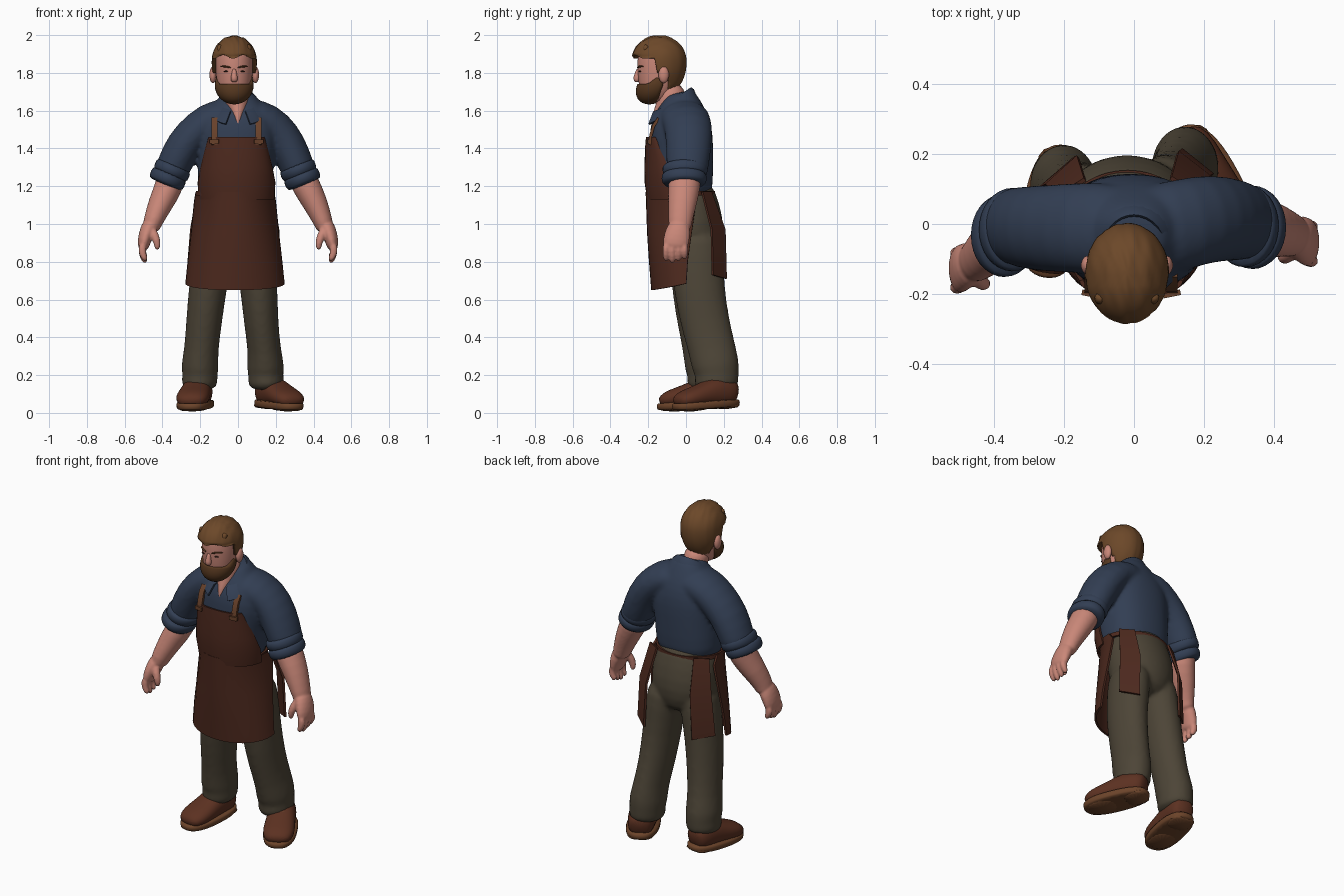
import bpy, bmesh, math
from mathutils import Vector, Matrix

cube = bpy.data.objects.get("Cube")
if cube:
    bpy.data.objects.remove(cube, do_unlink=True)

# Materials, one per flat colour
def material(name, code):
    srgb = [int(code[i:i + 2], 16) / 255 for i in (0, 2, 4)]
    m = bpy.data.materials.new(name)
    m.use_nodes = True
    m.diffuse_color = [((c + 0.055) / 1.055) ** 2.4 for c in srgb] + [1]
    m.node_tree.nodes["Principled BSDF"].inputs["Base Color"].default_value = m.diffuse_color
    return m

SKIN, HAIR = material("skin", "C98778"), material("hair brown", "6C4829")
BEARD, SHIRT = material("beard brown", "55371F"), material("shirt blue", "323E53")
APRON, TROUSERS = material("apron leather", "4D291E"), material("trouser olive", "4D4537")
BOOT, SOLE = material("boot leather", "5C3121"), material("sole brown", "6C442A")
STRAP, DARK = material("strap tan", "68412A"), material("eye dark", "3A241C")

def finish(name, bm, mat, matrix=Matrix()):
    bmesh.ops.recalc_face_normals(bm, faces=bm.faces)
    bm.transform(matrix)
    me = bpy.data.meshes.new(name)
    bm.to_mesh(me)
    bm.free()
    me.materials.append(mat)
    me.polygons.foreach_set("use_smooth", [True] * len(me.polygons))
    ob = bpy.data.objects.new(name, me)
    bpy.context.collection.objects.link(ob)
    return ob

# Closed tube through rows of (x, y, z, radius, depth radius)
def tube(name, mat, rows, ref=(0, 1, 0), sides=16, power=2.0, matrix=Matrix()):
    bm = bmesh.new()
    pts = [Vector(r[:3]) for r in rows]
    rings = []
    for i, r in enumerate(rows):
        t = (pts[min(i + 1, len(pts) - 1)] - pts[max(i - 1, 0)]).normalized()
        v = Vector(ref)
        v = (v - t * v.dot(t)).normalized()
        rings.append([])
        for k in range(sides):
            c, s = [math.copysign(abs(q) ** (2 / power), q)
                    for q in (math.cos(math.tau * k / sides), math.sin(math.tau * k / sides))]
            rings[-1].append(bm.verts.new(pts[i] + v.cross(t) * c * r[3] + v * s * r[4]))
    for a, b in zip(rings, rings[1:]):
        for k in range(sides):
            bm.faces.new((a[k - 1], a[k], b[k], b[k - 1]))
    bm.faces.new(rings[0])
    bm.faces.new(rings[-1])
    ob = finish(name, bm, mat, matrix)
    ob.modifiers.new("smooth", "SUBSURF").levels = 1
    return ob

# Fuse overlapping parts into one soft surface
def blend(name, mat, parts, voxel, soften=5):
    deps = bpy.context.evaluated_depsgraph_get()
    bm = bmesh.new()
    for p in parts:
        bm.from_mesh(p.evaluated_get(deps).to_mesh())
    for p in parts:
        bpy.data.objects.remove(p, do_unlink=True)
    ob = finish(name, bm, mat)
    mod = ob.modifiers.new("fuse", "REMESH")
    mod.mode, mod.voxel_size, mod.use_smooth_shade = "VOXEL", voxel, True
    ob.modifiers.new("soften", "SMOOTH").iterations = soften

# Thin sheet over a grid of points
def sheet(name, mat, grid, thick=0.012):
    bm = bmesh.new()
    g = [[bm.verts.new(p) for p in row] for row in grid]
    for a, b in zip(g, g[1:]):
        for k in range(1, len(a)):
            bm.faces.new((a[k - 1], a[k], b[k], b[k - 1]))
    ob = finish(name, bm, mat)
    sol = ob.modifiers.new("thickness", "SOLIDIFY")
    sol.thickness, sol.offset = thick, 0
    ob.modifiers.new("crisp", "EDGE_SPLIT").split_angle = math.radians(50)

# Ellipsoid whose vertices are reshaped by a rule
def ball(name, mat, centre, radii, rule=lambda co: None, seg=14):
    bm = bmesh.new()
    bmesh.ops.create_uvsphere(bm, u_segments=seg, v_segments=seg // 2, radius=1)
    for v in bm.verts:
        v.co = Vector(c + r * q for c, r, q in zip(centre, radii, v.co))
        rule(v.co)
    finish(name, bm, mat)

# Shirt: body and both sleeves fused
shirt = [tube("body", SHIRT, [
    (-.02, -.02, 1.13, .17, .14), (-.02, -.022, 1.175, .2, .167), (-.01, -.025, 1.35, .2, .17),
    (0, -.025, 1.46, .215, .17), (0, -.028, 1.55, .2, .158), (0, -.025, 1.62, .145, .122),
    (0, -.03, 1.67, .1, .09), (0, -.035, 1.7, .077, .075)], sides=24, power=2.3)]
for s, e, sy in ((1, .96, .015), (-1, 1.05, -.012)):
    shirt.append(tube("sleeve", SHIRT, [
        (0, -.02, 1.57, .085, .13), (s * .11, -.01, 1.572, .1, .135), (s * .2, sy, 1.512, .1, .13),
        (s * .275 * e, sy, 1.42, .1, .124), (s * .332 * e, sy * .5, 1.29, .093, .114),
        (s * .348 * e, 0, 1.25, .085, .1)]))
blend("shirt", SHIRT, shirt, .012)

# Trousers: seat and both legs fused
blend("trousers", TROUSERS, [
    tube("seat", TROUSERS, [
        (-.02, -.015, 1.2, .17, .14), (-.02, .01, 1.13, .19, .155), (-.02, .035, 1, .203, .168),
        (-.02, .045, .9, .19, .155), (-.02, .05, .8, .11, .11)], sides=24),
    tube("leg", TROUSERS, [
        (.075, .055, .98, .105, .14), (.09, .06, .82, .108, .142), (.112, .07, .65, .1, .138),
        (.122, .1, .48, .093, .132), (.14, .14, .33, .088, .128), (.147, .158, .24, .103, .13),
        (.146, .165, .2, .092, .115), (.15, .16, .16, .1, .122), (.15, .165, .12, .085, .105)]),
    tube("leg", TROUSERS, [
        (-.115, .04, .98, .105, .13), (-.135, .045, .82, .108, .132), (-.162, .05, .65, .102, .128),
        (-.18, .07, .48, .097, .118), (-.195, .095, .33, .091, .112), (-.203, .112, .24, .103, .122),
        (-.2, .118, .2, .093, .11), (-.205, .115, .16, .1, .115), (-.205, .12, .12, .083, .1)])], .013)

# Arms: rolled cuffs, then forearm and hand fused
for side, s, w, e in (("left", 1, -.032, .96), ("right", -1, -.108, 1.05)):
    for k, name in enumerate(("_upper_cuff", "_lower_cuff")):
        x, z, y = .32 + .022 * k, 1.315 - .045 * k, w * .15 * (k + 1)
        tube(side + name, SHIRT, [(s * (x + a) * e, y, z - a * 2.4, r, r + q) for a, r, q in (
            (0, .09, .02), (.005, .1, .024), (.021, .1, .022), (.027, .085, .015))])
    arm = [tube("forearm", SKIN, [
        (s * .335 * e, 0, 1.28, .075, .085), (s * .362, w * .3, 1.2, .077, .088),
        (s * .41, w * .6, 1.11, .068, .078), (s * .452, w, 1.01, .051, .063), (s * .467, w, .96, .046, .06)]),
        tube("palm", SKIN, [
            (s * .458, w, 1.01, .045, .055), (s * .48, w - .01, .96, .043, .068),
            (s * .498, w - .022, .91, .036, .072), (s * .503, w - .025, .86, .028, .066)]),
        tube("thumb", SKIN, [
            (s * .465, w - .03, .985, .027, .028), (s * .438, w - .06, .935, .025, .025),
            (s * .426, w - .065, .895, .021, .021), (s * .427, w - .06, .86, .013, .013)], sides=8)]
    for i in range(4):
        y, drop = w - .074 + i * .033, .01 * abs(i - 1)
        arm.append(tube("finger", SKIN, [
            (s * .503, y, .9, .023, .02), (s * .509, y, .855, .023, .02),
            (s * .5, y, .82 + drop, .02, .019), (s * .488, y, .792 + drop, .013, .013)], sides=8))
    blend(side + "_forearm_and_hand", SKIN, arm, .007, 3)

# Apron: curved rows of (height, front y, half width, depth, edge lift)
def drape(name, rows, cx):
    arc = [(k / 10 - 1) * math.pi / 2 for k in range(21)]
    sheet(name, APRON, [[(cx + hw * math.sin(t), yf + d * (1 - math.cos(t)), z + lift * t * t)
                         for t in arc] for z, yf, hw, d, lift in rows])

drape("apron_bib", [(1.46, -.206, .142, .045, 0), (1.4, -.211, .16, .078, 0), (1.3, -.214, .185, .12, 0),
                    (1.22, -.213, .2, .15, 0), (1.13, -.2, .195, .16, 0)], -.008)
drape("apron_skirt", [(1.17, -.208, .203, .22, 0), (1.12, -.206, .211, .26, 0), (.95, -.2, .228, .23, 0),
                      (.8, -.19, .244, .2, .004), (.65, -.178, .257, .18, .014)], -.016)
ring = [k * math.tau / 40 for k in range(41)]
sheet("apron_belt", APRON, [
    [(-.018 + .199 * math.cos(a), -.022 + .17 * math.sin(a), z) for a in ring] for z in (1.15, 1.175)])
sheet("left_apron_tie", APRON, [[(.105, .132, 1.17), (.18, .085, 1.17)],
      [(.125, .205, .97), (.215, .135, .97)], [(.135, .212, .71), (.225, .14, .73)]])
sheet("right_apron_tie", APRON, [[(-.14, .127, 1.17), (-.215, .08, 1.17)],
      [(-.16, .192, .97), (-.25, .11, .97)], [(-.17, .187, .7), (-.27, .1, .72)]])
for side, s in (("left", 1), ("right", -1)):
    x = -.008 + s * .117
    sheet(side + "_apron_strap", STRAP, [[(x + q, y, z) for q in (-.016, .016)]
          for y, z in ((-.193, 1.42), (-.186, 1.47), (-.172, 1.52), (-.145, 1.56))], .016)
    sheet(side + "_strap_tab", STRAP, [
        [(x + q, -.2 + s * q * .2, z) for q in (-.024, .024)] for z in (1.425, 1.447)], .016)

# Neck, open shirt front and collar
tube("neck", SKIN, [
    (0, -.095, 1.49, .008, .091), (0, -.095, 1.54, .03, .094), (0, -.08, 1.6, .058, .09),
    (-.01, -.075, 1.66, .072, .08), (-.02, -.1, 1.74, .07, .078)])
collar = [[], [], []]
for k in range(25):
    a = math.radians(24 + 13 * k)
    front = (1 + math.cos(a)) / 2
    sx, cy, z = math.sin(a), -math.cos(a), 1.72 - .125 * front
    collar[0].append((sx * .084, -.062 + cy * .086, z))
    collar[1].append((sx * .1, -.06 + cy * (.098 + .025 * front), z - .01))
    collar[2].append((sx * (.125 + .035 * front), -.054 + cy * (.112 + .045 * front), z - .06 - .015 * front ** 3))
sheet("shirt_collar", SHIRT, collar, .01)

# Head, hair cap with combed ridges, beard
tube("head", SKIN, [
    (-.02, -.18, 1.645, .045, .05), (-.02, -.167, 1.68, .078, .082), (-.02, -.147, 1.75, .094, .11),
    (-.02, -.14, 1.82, .1, .119), (-.02, -.14, 1.9, .1, .117), (-.02, -.13, 1.95, .085, .1),
    (-.02, -.13, 1.975, .04, .05)], sides=24)

def hairline(co):
    edge = 1.885 + .01 * math.sin(co.x * 60) if co.y < -.16 else 1.8 if co.y < -.1 else 1.695
    ridge = 1 + .014 * math.sin(co.x * 150 + co.y * 25) * math.sin(co.y * 40 + co.x * 30)
    co.xy = Vector((-.02, -.137)) + (co.xy - Vector((-.02, -.137))) * ridge
    if co.z < 1.88:
        co.z = 1.88 - (1.88 - co.z) * 1.35
    else:
        co.z = 1.88 + (co.z - 1.88) * (ridge * 2 - 1)
        co.y -= .012 if co.y < -.16 else 0
    co.z = max(co.z, edge)

def beard_edge(co):
    drop = max(0, 1.74 - co.z)
    co.y = min(co.y - drop * .35, -.12 - drop * .35)
    co.z = min(co.z, 1.742 if co.y < -.2 else 1.742 + (co.y + .2) * .8)

ball("hair", HAIR, (-.02, -.137, 1.862), (.119, .14, .135), hairline, 56)
ball("beard", BEARD, (-.02, -.157, 1.735), (.103, .101, .102), beard_edge, 32)
tube("nose", SKIN, [(-.02, -.25, 1.825, .011, .012), (-.02, -.257, 1.79, .015, .017),
                    (-.02, -.263, 1.767, .022, .021), (-.02, -.255, 1.75, .014, .012)], sides=10)
for side, s in (("left", 1), ("right", -1)):
    ball(side + "_ear", SKIN, (-.02 + s * .113, -.118, 1.79), (.019, .028, .045))
    tube(side + "_eyebrow", BEARD, [(-.02 + s * x, y, z, .005, .006) for x, y, z in (
        (.016, -.257, 1.826), (.045, -.249, 1.836), (.075, -.222, 1.833))], sides=8)
    ball(side + "_eye", DARK, (-.02 + s * .043, -.243, 1.808), (.014, .008, .004))
for i in range(7):
    x = -.095 + i * .025
    tube(f"fringe_lock_{i}", HAIR, [
        (x, -.2, 1.945, .02, .02), (x, -.256 + abs(x + .02) * .5, 1.93, .02, .018),
        (x - .008, -.272 + abs(x + .02) * .7, 1.893, .008, .008)], sides=8)

# Boots: upper, sole, heel, tread and laces, built pointing forward then placed heel-up
for side, x, y, turn in (("left", .13, .268, 28), ("right", -.197, .218, -9)):
    place = Matrix.Translation((x, y, .022)) @ Matrix.Rotation(math.radians(turn), 4, "Z") \
        @ Matrix.Rotation(math.radians(3.5), 4, "X")
    tube(side + "_boot", BOOT, [
        (0, 0, .08, .045, .05), (0, -.03, .09, .075, .075), (0, -.12, .1, .08, .085), (0, -.19, .088, .085, .064),
        (0, -.26, .078, .091, .052), (0, -.32, .068, .084, .044), (0, -.36, .055, .052, .024)],
        ref=(0, 0, 1), power=2.3, matrix=place)
    tube(side + "_sole", SOLE, [(0, -.182, z, r, r + .1) for z, r in (
        (.01, .086), (.018, .093), (.045, .095), (.055, .09))], sides=24, power=2.5, matrix=place)
    tube(side + "_heel", SOLE, [(0, -.065, 0, .078, .07), (0, -.065, .04, .082, .074)], power=3, matrix=place)
    tube(side + "_toe_tread", SOLE, [(0, -.265, 0, .08, .095), (0, -.265, .04, .085, .1)], power=2.5, matrix=place)
    for k in range(3):
        tube(f"{side}_lace_{k}", STRAP, [
            (q * .045, -.15 - .035 * k, .176 - .018 * k - abs(q) * .016, .006, .006) for q in (-1, 0, 1)],
            ref=(0, 0, 1), sides=6, matrix=place)
